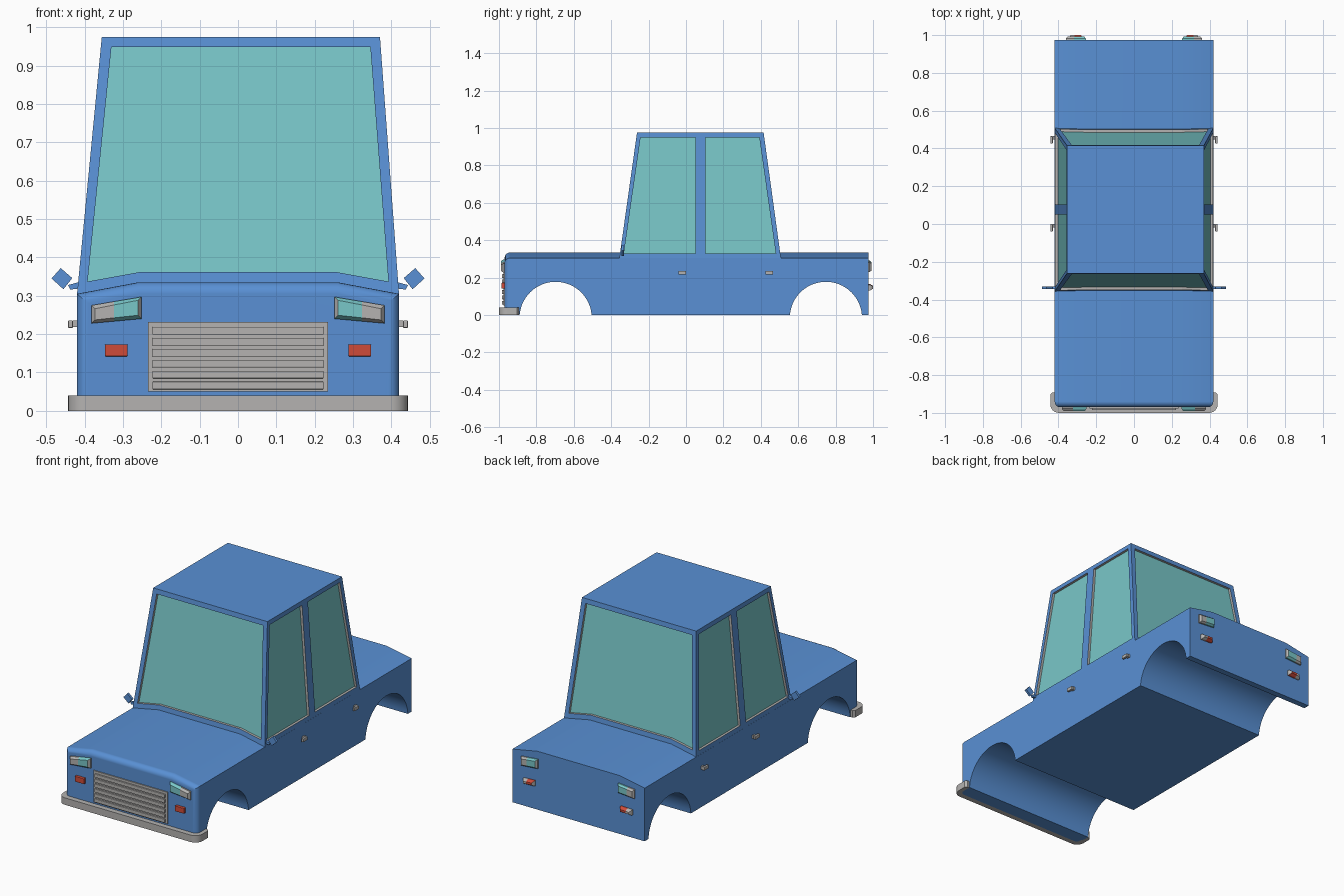
import bpy, bmesh, math
from mathutils import Vector

if "Cube" in bpy.data.objects:
    bpy.data.objects.remove(bpy.data.objects["Cube"])


def material(name, rgb):
    m = bpy.data.materials.new(name)
    m.diffuse_color = (*rgb, 1)
    m.use_nodes = True
    m.node_tree.nodes["Principled BSDF"].inputs["Base Color"].default_value = m.diffuse_color
    return m


BLUE = material("blue paint", (0.10, 0.28, 0.66))
GLASS = material("teal glass", (0.19, 0.57, 0.58))
GREY = material("grey metal", (0.46, 0.45, 0.44))
RED = material("red lens", (0.62, 0.07, 0.04))


def finish(name, bm, mats, smooth=False):
    bmesh.ops.recalc_face_normals(bm, faces=bm.faces)
    me = bpy.data.meshes.new(name)
    bm.to_mesh(me)
    bm.free()
    ob = bpy.data.objects.new(name, me)
    bpy.context.collection.objects.link(ob)
    for m in mats:
        me.materials.append(m)
    if smooth:
        smooth_object(ob)
    return ob


def activate(ob):
    bpy.ops.object.select_all(action='DESELECT')
    ob.select_set(True)
    bpy.context.view_layer.objects.active = ob


def smooth_object(ob):
    activate(ob)
    bpy.ops.object.shade_smooth_by_angle(angle=math.radians(30))
    w = ob.modifiers.new("normals", 'WEIGHTED_NORMAL')
    w.keep_sharp = True


def prism(points, offset):
    """Closed outline extruded along a vector."""
    bm = bmesh.new()
    f = bm.faces.new([bm.verts.new(p) for p in points])
    r = bmesh.ops.extrude_face_region(bm, geom=[f])
    bmesh.ops.translate(bm, vec=offset, verts=[v for v in r['geom'] if isinstance(v, bmesh.types.BMVert)])
    return bm


def box(name, lo, hi, mat, bevel=0.0):
    bm = prism([(lo[0], lo[1], lo[2]), (hi[0], lo[1], lo[2]), (hi[0], hi[1], lo[2]), (lo[0], hi[1], lo[2])],
               (0, 0, hi[2] - lo[2]))
    if bevel:
        bmesh.ops.bevel(bm, geom=bm.edges[:], offset=bevel, segments=2, affect='EDGES', profile=0.5)
    return finish(name, bm, [mat])


# Lower body: crowned section, rounded nose, round wheel tunnels
FRONT, REAR = -0.97, 0.975
section = [(-.42, 0), (.42, 0), (.42, .305), (.26, .335), (-.26, .335), (-.42, .305)]
bm = prism([(x, FRONT, z) for x, z in section], (0, REAR - FRONT, 0))
nose = [e for e in bm.edges if all(abs(v.co.y - FRONT) < 1e-4 for v in e.verts)
        and max(v.co.z for v in e.verts) > 0.1]
bmesh.ops.bevel(bm, geom=nose, offset=0.03, segments=5, affect='EDGES', profile=0.5)
body = finish("lower_body", bm, [BLUE])
for y in (-0.697, 0.748):
    ring = [(-0.6, y + 0.193 * math.cos(a), -0.015 + 0.193 * math.sin(a))
            for a in [math.tau * i / 64 for i in range(64)]]
    cutter = finish("wheel_arch_cutter", prism(ring, (1.2, 0, 0)), [BLUE])
    cutter.hide_render = True
    mod = body.modifiers.new("arch", 'BOOLEAN')
    mod.operation = 'DIFFERENCE'
    mod.solver = 'EXACT'
    mod.object = cutter
    activate(body)
    bpy.ops.object.modifier_apply(modifier=mod.name)
    bpy.data.objects.remove(cutter)
smooth_object(body)

# Cabin: tapered shell whose windows are recessed behind grey reveals
Z0, Z1 = 0.30, 0.975


def lean(a, b, z):
    return a + (b - a) * (z - Z0) / (Z1 - Z0)


bm = bmesh.new()


def panel(outer, inner, place, inward):
    """Frame between two outlines, reveal walls, and a recessed pane."""
    o = [bm.verts.new(place(*p)) for p in outer]
    i = [bm.verts.new(place(*p)) for p in inner]
    d = [bm.verts.new(v.co + Vector(inward)) for v in i]
    n = len(o)
    for k in range(n):
        j = (k + 1) % n
        bm.faces.new((o[k], o[j], i[j], i[k]))
        bm.faces.new((i[k], i[j], d[j], d[k])).material_index = 1
    bm.faces.new(d).material_index = 2


F0, F1, B0, B1 = -0.357, -0.262, 0.508, 0.415
L0, L1, R0, R1 = -0.42, -0.355, 0.42, 0.37
for y0, y1, dy in ((F0, F1, 0.014), (B0, B1, -0.014)):
    panel([(L0, Z0), (-.26, .325), (.26, .325), (R0, Z0), (R1, Z1), (L1, Z1)],
          [(-.392, .337), (-.255, .362), (.255, .362), (.392, .337), (.345, .948), (-.33, .948)],
          lambda x, z: (x, lean(y0, y1, z), z), (0, dy, 0))
for x0, x1, dx in ((L0, L1, 0.014), (R0, R1, -0.014)):
    def side(y, z):
        return (lean(x0, x1, z), y, z)
    panel([(F0, Z0), (.075, Z0), (.075, Z1), (F1, Z1)],
          [(-.332, .33), (.05, .33), (.05, .95), (-.243, .95)], side, (dx, 0, 0))
    panel([(.075, Z0), (B0, Z0), (B1, Z1), (.075, Z1)],
          [(.103, .33), (.48, .33), (.392, .95), (.103, .95)], side, (dx, 0, 0))
bm.faces.new([bm.verts.new(p) for p in
              ((L1, F1, Z1), (R1, F1, Z1), (R1, .075, Z1), (R1, B1, Z1), (L1, B1, Z1), (L1, .075, Z1))])
bmesh.ops.remove_doubles(bm, verts=bm.verts, dist=1e-4)
finish("cabin", bm, [BLUE, GREY, GLASS])


# Lamps: bevelled lens blocks, outer part grey and inner part coloured
def lamp(name, quad, s, y, depth, lens, split):
    """quad: (inner x, low z, high z), (outer x, low z, high z)."""
    (xa, la, ha), (xb, lb, hb) = quad
    bm = bmesh.new()

    def row(e, yy):
        cols = []
        for t in (0, split, 1):
            x = xa + (xb - xa) * t + (e if t == 0 else -e if t == 1 else 0)
            lo, hi = la + (lb - la) * t + e, ha + (hb - ha) * t - e
            cols.append((bm.verts.new((s * x, yy, lo)), bm.verts.new((s * x, yy, hi))))
        return cols
    rows = [row(0, y), row(0, y + depth * 0.5), row(0.009, y + depth)]
    for k, r in enumerate((rows[0], rows[2])):
        for c in range(2):
            f = bm.faces.new((r[c][0], r[c + 1][0], r[c + 1][1], r[c][1]))
            f.material_index = 1 if k == 1 and c == 0 else 0
    for p, q in zip(rows, rows[1:]):
        lp, lq = [[r[0][0], r[1][0], r[2][0], r[2][1], r[1][1], r[0][1]] for r in (p, q)]
        for k in range(6):
            j = (k + 1) % 6
            f = bm.faces.new((lp[k], lp[j], lq[j], lq[k]))
            f.material_index = 1 if k in (0, 4) else 0
    finish(name, bm, [GREY, lens])


for s, tag in ((-1, "left"), (1, "right")):
    lamp("headlight_" + tag, ((.252, .240, .297), (.382, .228, .275)), s, FRONT + 0.004, -0.024, GLASS, 0.55)
    lamp("tail_light_" + tag, ((.255, .238, .292), (.360, .230, .282)), s, REAR - 0.004, 0.022, GLASS, 0.6)
    lamp("rear_signal_" + tag, ((.272, .135, .165), (.345, .132, .162)), s, REAR - 0.004, 0.029, RED, 0.6)
    xs = sorted((s * .288, s * .347))
    box("front_signal_" + tag, (xs[0], -0.986, .142), (xs[1], -0.96, .173), RED, 0.002)

    # Door handles: mount plus a longer grip
    for y0, y1 in ((-.04, 0), (.425, .465)):
        a, b, c = s * .41, s * .43, s * .443
        box("handle_mount_" + tag, (min(a, b), y1 - .018, .218), (max(a, b), y1, .236), GREY)
        box("handle_grip_" + tag, (min(b, c), y0, .216), (max(b, c), y1, .236), GREY, 0.003)

    # Wing mirrors: short arm and tilted plate
    arm = [(.405, .320), (.437, .316), (.443, .328), (.405, .338)]
    plate = [(.432, .346), (.455, .317), (.486, .345), (.462, .372)]
    for part, shape in (("mirror_arm_", arm), ("mirror_", plate)):
        finish(part + tag, prism([(s * x, -.345, z) for x, z in shape], (0, 0.014, 0)), [BLUE])

# Grille with horizontal slats
box("grille", (-.235, -0.976, .05), (.235, -0.96, .232), GREY)
for k in range(6):
    z = 0.056 + k * 0.0285
    box("grille_slat", (-.223, -0.984, z), (.223, -0.97, z + 0.02), GREY, 0.002)


# Front bumper: U-shaped bar wrapping the nose
def corner(cx, cy, r):
    return [(cx + r * math.cos(a), cy - r * math.sin(a)) for a in [math.pi / 2 * k / 6 for k in range(7)]]


outer = [(.433, -.893), (.443, -.903)] + corner(.398, -.955, .045)
inner = [(.412, -.893)] + corner(.387, -.94, .025)
loop = outer + [(-x, y) for x, y in reversed(outer)] + [(-x, y) for x, y in inner] + list(reversed(inner))
finish("front_bumper", prism([(x, y, 0) for x, y in loop], (0, 0, 0.04)), [GREY], smooth=True)
